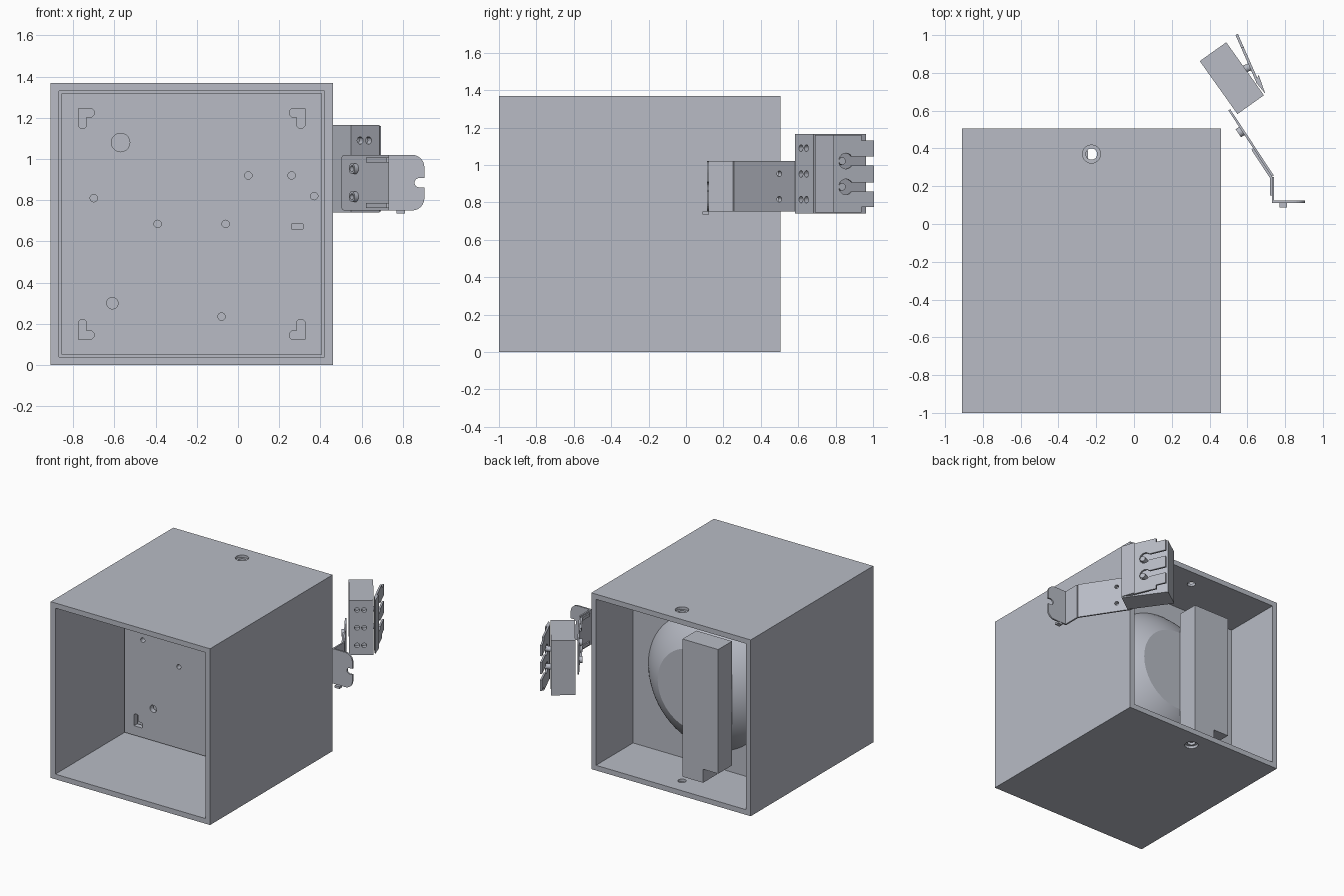
import bpy, bmesh, math
from mathutils import Vector

cube = bpy.data.objects.get("Cube")
if cube:
    bpy.data.objects.remove(cube, do_unlink=True)

grey = bpy.data.materials.new("cool grey")
grey.use_nodes = True
GREY = (0.48, 0.5, 0.56, 1)
grey.diffuse_color = GREY
grey.node_tree.nodes["Principled BSDF"].inputs["Base Color"].default_value = GREY

X, Y, Z = Vector((1, 0, 0)), Vector((0, 1, 0)), Vector((0, 0, 1))
CX, CZ = -0.225, 0.685


def finish(name, bm):
    bmesh.ops.recalc_face_normals(bm, faces=bm.faces)
    mesh = bpy.data.meshes.new(name)
    bm.to_mesh(mesh)
    bm.free()
    mesh.materials.append(grey)
    ob = bpy.data.objects.new(name, mesh)
    bpy.context.collection.objects.link(ob)
    return ob


def slab(name, pts, d0, d1, origin=(0, 0, 0), u=X, v=Y):
    """Extrude a 2D outline in the u, v plane from d0 to d1 along its normal."""
    bm = bmesh.new()
    o, n = Vector(origin), u.cross(v)
    low = [bm.verts.new(o + u * a + v * b + n * d0) for a, b in pts]
    face = bm.faces.new(low)
    ext = bmesh.ops.extrude_face_region(bm, geom=[face])
    moved = [g for g in ext["geom"] if isinstance(g, bmesh.types.BMVert)]
    bmesh.ops.translate(bm, verts=moved, vec=n * (d1 - d0))
    return finish(name, bm)


def rect(x0, x1, y0, y1):
    return [(x0, y0), (x1, y0), (x1, y1), (x0, y1)]


def arc(cx, cy, r, a0=0, a1=360, n=20):
    count = n if a1 - a0 == 360 else n + 1
    angles = [math.radians(a0 + (a1 - a0) * i / n) for i in range(count)]
    return [(cx + r * math.cos(a), cy + r * math.sin(a)) for a in angles]


def cut(target, cutters):
    for c in cutters:
        mod = target.modifiers.new("cut", "BOOLEAN")
        mod.object, mod.solver = c, "EXACT"
        bpy.context.view_layer.objects.active = target
        bpy.ops.object.modifier_apply(modifier=mod.name)
        bpy.data.objects.remove(c, do_unlink=True)


def xz(name, pts, y0, y1):
    return slab(name, pts, -y0, -y1, u=X, v=Z)


def smooth(ob):
    bpy.ops.object.select_all(action="DESELECT")
    ob.select_set(True)
    bpy.context.view_layer.objects.active = ob
    bpy.ops.object.shade_smooth_by_angle(angle=math.radians(30))


# Square housing tube with a stepped cable hole above and below
housing = slab("housing", rect(-0.91, 0.46, -1, 0.505), 0, 1.37)
hole = (CX, 0.37)
cut(housing, [
    xz("bore", rect(-0.87, 0.42, 0.04, 1.33), -1.2, 0.8),
    slab("through_hole", arc(*hole, 0.03), -0.1, 1.5),
    slab("top_step", arc(*hole, 0.048), 1.35, 1.5),
    slab("bottom_step", arc(*hole, 0.048), -0.1, 0.02)])

# Mounting panel with corner key slots and assorted holes
panel = xz("front_panel", rect(-0.858, 0.408, 0.052, 1.318), -0.17, -0.13)
cutters = []
for sx in (-1, 1):
    for sz in (-1, 1):
        ell = [(0.55, 0.56), (0.55, 0.525), (0.515, 0.525), (0.515, 0.47),
               (0.525, 0.46), (0.54, 0.46), (0.55, 0.47)]
        # upright arm outside, short arm pointing inwards
        ell = [(0.55, 0.56), (0.485, 0.56), (0.475, 0.55), (0.475, 0.53),
               (0.485, 0.52), (0.51, 0.52), (0.51, 0.475), (0.52, 0.465),
               (0.54, 0.465), (0.55, 0.475)]
        cutters.append(xz("slot", [(CX + sx * a, CZ + sz * b) for a, b in ell], -0.3, 0))
for x, z, r in [(-0.57, 1.08, 0.045), (-0.61, 0.3, 0.028), (-0.7, 0.81, 0.018),
                (0.05, 0.92, 0.018), (0.26, 0.92, 0.018), (0.37, 0.82, 0.018),
                (-0.39, 0.685, 0.018), (-0.06, 0.685, 0.018), (-0.08, 0.235, 0.018)]:
    cutters.append(xz("hole", arc(x, z, r), -0.3, 0))
cutters.append(xz("small_slot", rect(0.26, 0.315, 0.66, 0.685), -0.3, 0))
cut(panel, cutters)
xz("backing_panel", rect(-0.87, 0.42, 0.04, 1.33), -0.1, 0.05)

# Truncated dome behind the panel
bm = bmesh.new()
rings = []
for i in range(9):
    y = 0.05 + 0.17 * i / 8
    r = math.sqrt(0.427 - (y + 0.353) ** 2)
    rings.append([bm.verts.new((a, y, b)) for a, b in arc(CX, CZ, r, n=64)])
for a, b in zip(rings, rings[1:]):
    for i in range(64):
        j = (i + 1) % 64
        bm.faces.new((a[i], a[j], b[j], b[i]))
bm.faces.new(rings[-1])
bm.faces.new(rings[0])
smooth(finish("reflector_dome", bm))

# Power unit with a notched lower corner
xz("power_unit", [(-0.55, 1.155), (-0.243, 1.155), (-0.243, 0.085), (-0.42, 0.085),
                  (-0.42, 0.19), (-0.55, 0.19)], 0.22, 0.39)

# Bent bracket: notched flange, upright web and slanted arm
flange = [(0.73, 0.75)] + arc(0.845, 0.81, 0.06, -90, 0, 6)
flange += [(0.905, 0.862)] + arc(0.88, 0.885, 0.023, 270, 90, 8) + [(0.905, 0.908)]
flange += arc(0.845, 0.96, 0.06, 0, 90, 6) + [(0.73, 1.02)]
xz("bracket_flange", flange, 0.112, 0.124)
slab("bracket_web", rect(0.115, 0.25, 0.75, 1.02), 0, 0.012, (0.73, 0, 0), Y, Z)
slant = Vector((-0.549, 0.836, 0))
bend = (0.73, 0.25, 0)
arm = [(0, 0.75)] + arc(0.39, 0.78, 0.03, -90, 0, 5)
arm += arc(0.39, 0.99, 0.03, 0, 90, 5) + [(0, 1.02)]
arm_plate = slab("bracket_arm", arm, 0, 0.012, bend, slant, Z)
for z in (0.775, 0.995):
    slab("web_rib", rect(0.15, 0.25, z - 0.012, z + 0.012), -0.01, 0, (0.73, 0, 0), Y, Z)
    slab("arm_rib", rect(0, 0.18, z - 0.012, z + 0.012), -0.012, 0, bend, slant, Z)
for z in (0.817, 0.953):
    cut(arm_plate, [slab("boss_hole", arc(0.29, z, 0.015), -1, 1, bend, slant, Z)])
    boss = slab("bracket_boss", arc(0.29, z, 0.026), -0.022, 0, bend, slant, Z)
    cut(boss, [slab("boss_bore", arc(0.29, z, 0.015), -0.1, 0.1, bend, slant, Z)])
xz("bracket_tab", rect(0.77, 0.81, 0.735, 0.752), 0.088, 0.122)

# Terminal block, turned in plan, with wire holes in its end face
along, across = Vector((0.58, -0.815, 0)), Vector((0.815, 0.58, 0))
mid = (0.518, 0.772, 0)
block = slab("terminal_block", rect(-0.172, 0.172, -0.086, 0.086), 0.74, 1.165, mid, along, across)
rows = (0.815, 0.952, 1.09)
wire_holes = []
for z in rows:
    for a, dz in [(-0.03, 0), (0.02, 0.028), (0.02, -0.028)]:
        wire_holes.append(slab("wire_hole", arc(a, z, 0.018, n=16), 0.14, 0.3, mid, across, Z))
cut(block, wire_holes)

# Sprung lever plate with three fingers and round reliefs between them
spring = Vector((-0.403, 0.915, 0))
root = (0.652, 0.74, 0)
levers = slab("lever_plate", rect(0, 0.285, 0.745, 1.16), 0, 0.014, root, spring, Z)
gaps = []
for z in (0.883, 1.021):
    gaps.append(slab("gap", rect(0.11, 0.5, z - 0.024, z + 0.024), -0.1, 0.1, root, spring, Z))
    gaps.append(slab("relief", arc(0.12, z, 0.042), -0.1, 0.1, root, spring, Z))
for z in (0.735, 1.17):
    gaps.append(slab("edge_gap", rect(0.21, 0.5, z - 0.04, z + 0.04), -0.1, 0.1, root, spring, Z))
cut(levers, gaps)
for z in (0.883, 1.021):
    slab("lever_pin", arc(0.1, z, 0.02, n=16), -0.05, 0.01, root, spring, Z)
slab("lever_root", [(0.695, 0.69), (0.66, 0.79), (0.645, 0.75)], 0.745, 1.16)
